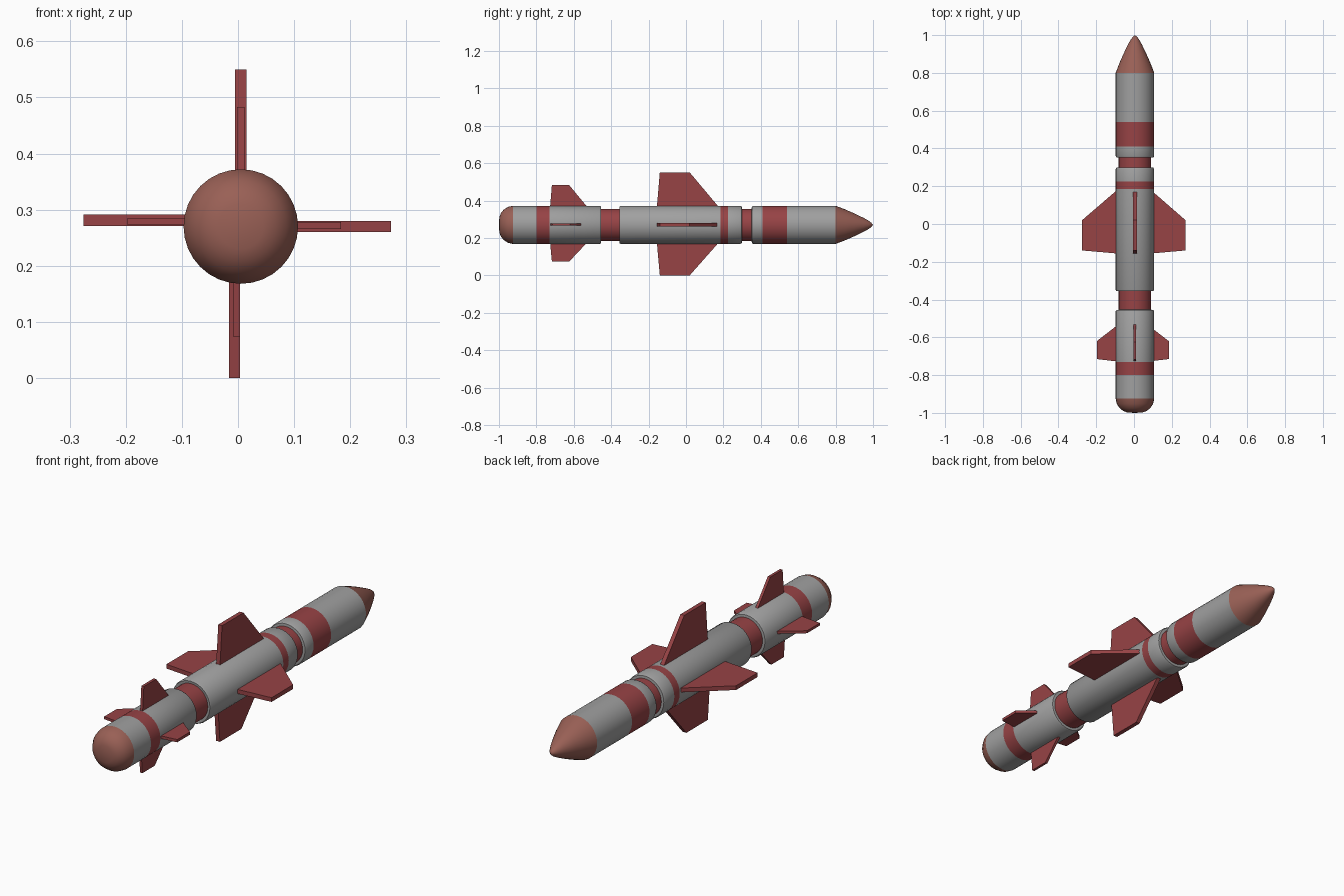
import bpy, bmesh, math

if "Cube" in bpy.data.objects:
    bpy.data.objects.remove(bpy.data.objects["Cube"])

CX, CZ, R = 0.005, 0.27, 0.102   # body axis and radius
NECK = 0.086
SEG = 32


def material(name, colour):
    m = bpy.data.materials.new(name)
    m.diffuse_color = (*colour, 1)
    m.use_nodes = True
    m.node_tree.nodes["Principled BSDF"].inputs["Base Color"].default_value = m.diffuse_color
    return m


RED = material("red_paint", (0.31, 0.056, 0.06))
BROWN = material("nose_paint", (0.32, 0.117, 0.092))
GREY = material("grey_paint", (0.35, 0.35, 0.35))


def finish(name, bm, mat, smooth):
    bmesh.ops.recalc_face_normals(bm, faces=bm.faces)
    me = bpy.data.meshes.new(name)
    bm.to_mesh(me)
    bm.free()
    ob = bpy.data.objects.new(name, me)
    bpy.context.collection.objects.link(ob)
    me.materials.append(mat)
    if smooth:
        bpy.ops.object.select_all(action='DESELECT')
        ob.select_set(True)
        bpy.context.view_layer.objects.active = ob
        bpy.ops.object.shade_smooth_by_angle(angle=math.radians(35))
    return ob


def lathe(name, profile, mat=GREY):
    """Revolve (y, radius) points about the body axis."""
    bm = bmesh.new()
    rings = []
    for y, r in profile:
        if r == 0:
            rings.append([bm.verts.new((CX, y, CZ))] * SEG)
        else:
            angles = [2 * math.pi * i / SEG for i in range(SEG)]
            rings.append([bm.verts.new((CX + r * math.sin(a), y, CZ + r * math.cos(a)))
                          for a in angles])
    for a, b in zip(rings, rings[1:]):
        for i in range(SEG):
            j = (i + 1) % SEG
            bm.faces.new(list(dict.fromkeys((a[i], a[j], b[j], b[i]))))
    return finish(name, bm, mat, True)


def fin(name, outline, thick, centre, angle):
    """Extrude a (y, distance) outline; angle 0 points up, 90 to +x."""
    s, c = round(math.sin(math.radians(angle))), round(math.cos(math.radians(angle)))
    bm = bmesh.new()
    sides = []
    for t in (-thick / 2, thick / 2):
        sides.append([bm.verts.new((centre[0] + d * s + t * c, y, centre[1] + d * c - t * s))
                      for y, d in outline])
        bm.faces.new(sides[-1])
    n = len(outline)
    for i in range(n):
        j = (i + 1) % n
        bm.faces.new((sides[0][i], sides[0][j], sides[1][j], sides[1][i]))
    finish(name, bm, RED, False)


def shorten(outline, amount):
    """Lower the outer edge of a fin outline."""
    return [(y, d - amount if d > 0.1 else d) for y, d in outline]


# Rounded tail and pointed nose
lathe("tail_cap", [(-1.0, 0), (-0.998, 0.04), (-0.99, 0.062), (-0.975, 0.081),
                   (-0.952, 0.096), (-0.925, R)], BROWN)
lathe("nose_cone", [(0.80, R), (0.85, 0.083), (0.90, 0.061), (0.95, 0.037),
                    (0.975, 0.023), (0.99, 0.012), (1.0, 0)], BROWN)

# Grey body sections, with softened lips beside the necks
lathe("tail_section", [(-0.925, R), (-0.80, R)])
lathe("rear_section", [(-0.73, R), (-0.462, R), (-0.455, 0.098), (-0.453, NECK - 0.01)])
lathe("middle_section", [(-0.353, NECK - 0.01), (-0.356, 0.098), (-0.348, R), (0.185, R)])
lathe("forward_lip", [(0.225, R), (0.29, R), (0.298, 0.098), (0.30, NECK - 0.01)])
lathe("front_lip", [(0.35, NECK - 0.01), (0.352, 0.098), (0.36, R), (0.41, R)])
lathe("front_section", [(0.54, R), (0.80, R)])

# Red bands and recessed necks
for name, y0, y1, r in (("tail_band", -0.80, -0.73, R), ("middle_band", 0.185, 0.225, R),
                        ("front_band", 0.41, 0.54, R), ("rear_neck", -0.46, -0.35, NECK),
                        ("front_neck", 0.295, 0.355, NECK)):
    lathe(name, [(y0, r), (y1, r)], RED)

# Four wings and four tail fins, each set slightly off the axis
wing = [(-0.157, 0.08), (-0.14, 0.28), (0.02, 0.28), (0.188, 0.08)]
small = [(-0.728, 0.08), (-0.717, 0.213), (-0.625, 0.213), (-0.515, 0.08)]
side_small = [(-0.728, 0.08), (-0.715, 0.19), (-0.62, 0.19), (-0.535, 0.08)]
fin("wing_top", wing, 0.02, (0.005, 0.27), 0)
fin("wing_bottom", shorten(wing, 0.01), 0.02, (-0.006, 0.27), 180)
fin("wing_right", shorten(wing, 0.007), 0.02, (0, 0.27), 90)
fin("wing_left", shorten(wing, 0.005), 0.02, (0, 0.281), 270)
fin("tail_fin_top", small, 0.013, (0.005, 0.27), 0)
fin("tail_fin_bottom", shorten(small, 0.016), 0.012, (-0.002, 0.27), 180)
fin("tail_fin_right", side_small, 0.013, (-0.006, 0.272), 90)
fin("tail_fin_left", side_small, 0.012, (-0.007, 0.279), 270)
